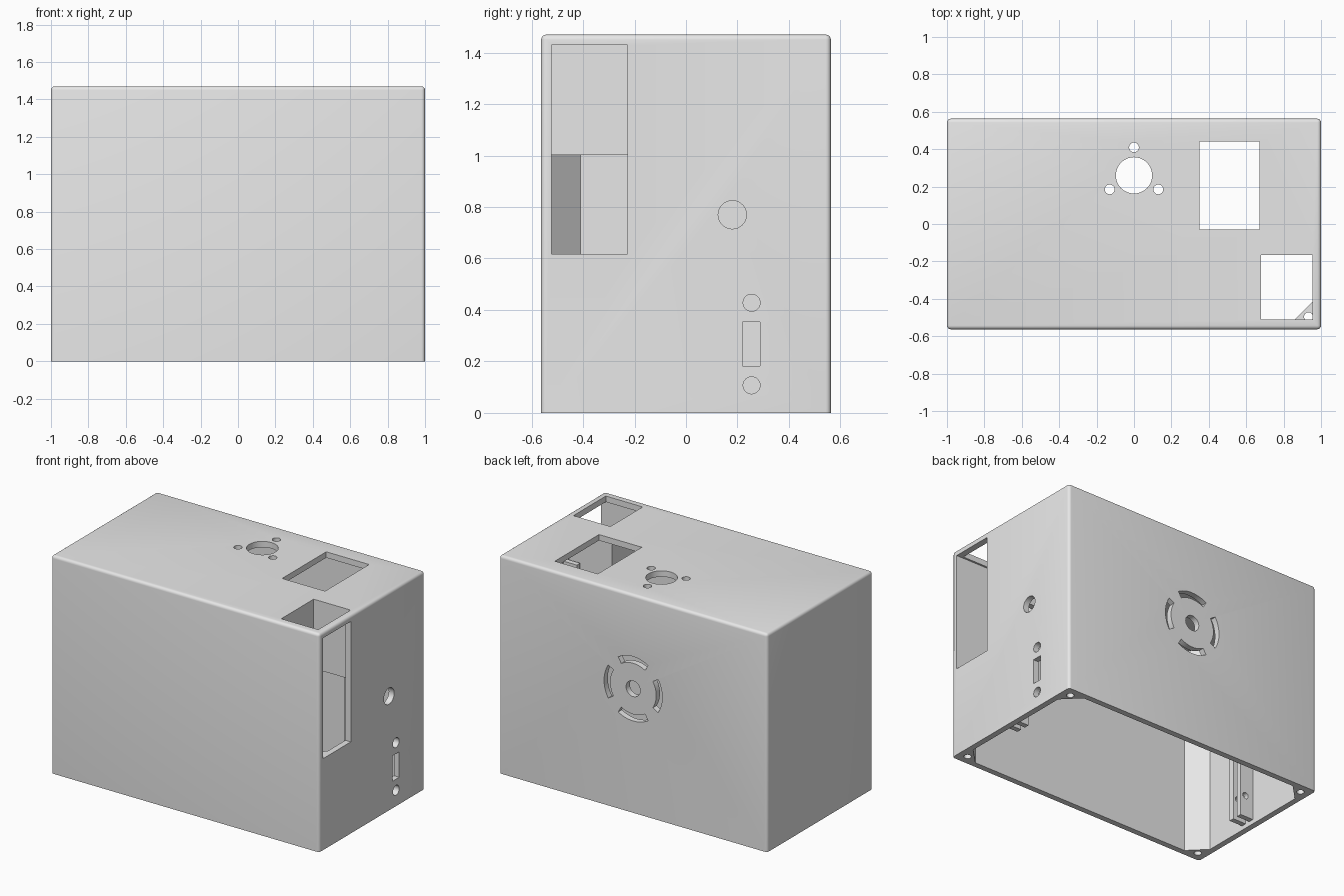
import bpy
import bmesh
from math import sin, cos, pi, radians

if "Cube" in bpy.data.objects:
    bpy.data.objects.remove(bpy.data.objects["Cube"])

grey = bpy.data.materials.new("light_grey")
grey.use_nodes = True
grey.diffuse_color = (0.8, 0.8, 0.8, 1)
grey.node_tree.nodes["Principled BSDF"].inputs["Base Color"].default_value = (0.8, 0.8, 0.8, 1)

X, Y, H, WALL = 1.0, 0.563, 1.47, 0.04
IX, IY, IH = X - WALL, Y - WALL, H - WALL


def prism(name, profile, axis, lo, hi):
    """Extrude a flat outline along an axis; outline axes are the other two in order."""
    place = {"x": lambda a, b, d: (d, a, b),
             "y": lambda a, b, d: (a, d, b),
             "z": lambda a, b, d: (a, b, d)}[axis]
    bm = bmesh.new()
    low = [bm.verts.new(place(a, b, lo)) for a, b in profile]
    high = [bm.verts.new(place(a, b, hi)) for a, b in profile]
    bm.faces.new(low)
    bm.faces.new(high)
    n = len(profile)
    for i in range(n):
        j = (i + 1) % n
        bm.faces.new((low[i], low[j], high[j], high[i]))
    bmesh.ops.recalc_face_normals(bm, faces=bm.faces)
    mesh = bpy.data.meshes.new(name)
    bm.to_mesh(mesh)
    bm.free()
    mesh.materials.append(grey)
    ob = bpy.data.objects.new(name, mesh)
    bpy.context.collection.objects.link(ob)
    return ob


def rect(a0, a1, b0, b1):
    return [(a0, b0), (a1, b0), (a1, b1), (a0, b1)]


def circle(a, b, r, n=32):
    return [(a + r * cos(2 * pi * i / n), b + r * sin(2 * pi * i / n)) for i in range(n)]


def arc_slot(a, b, r0, r1, mid, half, n=12):
    angles = [radians(mid - half + 2 * half * i / n) for i in range(n + 1)]
    return ([(a + r1 * cos(t), b + r1 * sin(t)) for t in angles] +
            [(a + r0 * cos(t), b + r0 * sin(t)) for t in reversed(angles)])


def cut(ob, profile, axis, lo, hi):
    """Cut a prism out of an object and discard the cutter."""
    cutter = prism("cutter", profile, axis, lo, hi)
    mod = ob.modifiers.new("cut", "BOOLEAN")
    mod.operation = "DIFFERENCE"
    mod.solver = "EXACT"
    mod.object = cutter
    bpy.context.view_layer.objects.active = ob
    bpy.ops.object.modifier_apply(modifier=mod.name)
    bpy.data.objects.remove(cutter)


def finish(ob):
    bpy.ops.object.select_all(action="DESELECT")
    ob.select_set(True)
    bpy.context.view_layer.objects.active = ob
    bpy.ops.object.shade_smooth_by_angle(angle=radians(30))


# Case: rounded upright and top edges, square bottom rim
case = prism("case", rect(-X, X, -Y, Y), "z", 0, H)
bm = bmesh.new()
bm.from_mesh(case.data)
edges = [e for e in bm.edges if max(v.co.z for v in e.verts) > 0.1]
bmesh.ops.bevel(bm, geom=edges, offset=0.02, segments=4, profile=0.5, affect="EDGES")
bm.to_mesh(case.data)
bm.free()

# Hollow inside, open below
cut(case, rect(-IX, IX, -IY, IY), "z", -0.1, IH)

# Top openings: round port with three screw holes, display window, corner window
top = (IH - 0.02, H + 0.05)
cut(case, circle(0, 0.26, 0.097, 48), "z", *top)
for a, b in ((0, 0.41), (-0.13, 0.185), (0.13, 0.185)):
    cut(case, circle(a, b, 0.026), "z", *top)
cut(case, rect(0.35, 0.67, -0.03, 0.44), "z", *top)
cut(case, rect(0.68, 0.955, -0.51, -0.165), "z", *top)

# Side openings: tall window, round port, connector slot with two screws
side = (IX - 0.02, X + 0.05)
cut(case, rect(-0.522, -0.227, 0.617, 1.429), "x", *side)
cut(case, circle(0.18, 0.77, 0.055), "x", *side)
cut(case, rect(0.22, 0.288, 0.182, 0.353), "x", *side)
for z in (0.107, 0.428):
    cut(case, circle(0.255, z, 0.033), "x", *side)

# Back speaker grille: centre hole and four arc slots
back = (IY - 0.02, Y + 0.05)
cut(case, circle(0, 0.836, 0.053), "y", *back)
for mid in (0, 90, 180, 270):
    cut(case, arc_slot(0, 0.836, 0.172, 0.217, mid, 31), "y", *back)
finish(case)

# Triangular corner posts with screw holes
LEG = 0.113
for sx, side_name in ((1, "left"), (-1, "right")):
    for sy, end_name in ((-1, "front"), (1, "back")):
        short = sx > 0 and sy < 0
        height = 0.615 if short else IH
        outline = [(sx * IX, sy * IY), (sx * (IX - LEG), sy * IY), (sx * IX, sy * (IY - LEG))]
        post = prism(f"{end_name}_{side_name}_post", outline, "z", 0, height)
        depth = 0.7 if short else 0.3
        cut(post, circle(sx * 0.933, sy * 0.496, 0.024, 24), "z", -0.1, depth)
        finish(post)

# Paired board rails on both end walls, with screw holes
for sx, side_name in ((1, "left"), (-1, "right")):
    for k, y in enumerate((-0.1, -0.03)):
        x0, x1 = sorted((sx * IX, sx * (IX - 0.1)))
        rail = prism(f"{side_name}_rail_{k + 1}", rect(x0, x1, y, y + 0.035), "z", 0.03, 1.2)
        for z in (0.18, 1.05):
            cut(rail, circle(sx * 0.9, z, 0.022, 24), "y", y - 0.05, y + 0.1)
        finish(rail)

# Chute walls hanging below the corner window
chute = [(0.64, -IY), (0.68, -IY), (0.68, -0.165), (IX, -0.165), (IX, -0.125), (0.64, -0.125)]
prism("chute_walls", chute, "z", 1.003, IH)
